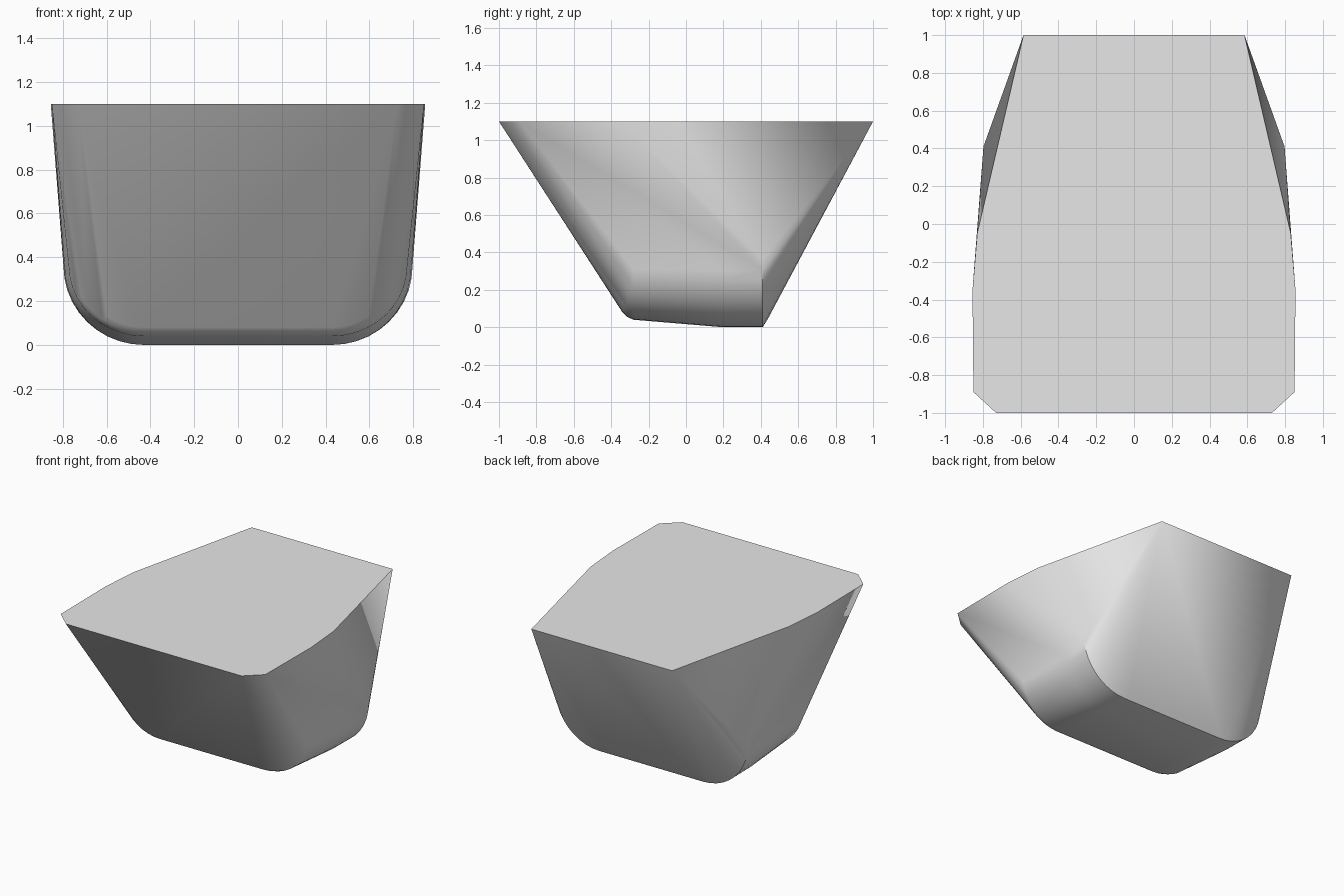
import bpy, bmesh, math

cube = bpy.data.objects.get("Cube")
if cube:
    bpy.data.objects.remove(cube, do_unlink=True)

grey = bpy.data.materials.new("light_grey")
grey.use_nodes = True
grey.diffuse_color = (0.8, 0.8, 0.8, 1)
grey.node_tree.nodes["Principled BSDF"].inputs["Base Color"].default_value = (0.8, 0.8, 0.8, 1)

HEIGHT = 1.1
STEPS = 10
points = []


def add_pair(x, y, z):
    """Add a point and its mirror image."""
    points.extend([(x, y, z), (-x, y, z)])


def add_section(y, flat, width, bottom, top):
    """Rounded lower corner of a U-shaped section, on both sides."""
    for i in range(STEPS + 1):
        a = math.pi / 2 * i / STEPS
        add_pair(flat + (width - flat) * math.sin(a), y, top - (top - bottom) * math.cos(a))


# Flat top outline, front to back
for x, y in [(0.73, -1), (0.85, -0.89), (0.855, -0.35), (0.83, -0.05), (0.585, 1)]:
    add_pair(x, y, HEIGHT)

# Lower body sections, back to front
add_section(0.41, 0.43, 0.797, 0, 0.36)
add_section(0.20, 0.43, 0.792, 0, 0.36)
add_section(-0.28, 0.43, 0.772, 0.04, 0.36)

# Rounded front lip and slight back bevel
add_section(-0.315, 0.43, 0.75, 0.055, 0.36)
add_section(-0.34, 0.43, 0.72, 0.08, 0.36)
add_pair(0.40, 0.438, 0.045)

# Skin the sections into one solid body
bm = bmesh.new()
for p in points:
    bm.verts.new(p)
hull = bmesh.ops.convex_hull(bm, input=bm.verts[:])
loose = {v for v in hull["geom_interior"] + hull["geom_unused"] if isinstance(v, bmesh.types.BMVert)}
bmesh.ops.delete(bm, geom=list(loose), context='VERTS')
bmesh.ops.dissolve_limit(bm, angle_limit=math.radians(0.5), verts=bm.verts[:], edges=bm.edges[:])
bmesh.ops.recalc_face_normals(bm, faces=bm.faces[:])
mesh = bpy.data.meshes.new("tapered_body")
bm.to_mesh(mesh)
bm.free()
mesh.materials.append(grey)

body = bpy.data.objects.new("tapered_body", mesh)
bpy.context.collection.objects.link(body)
bpy.ops.object.select_all(action='DESELECT')
body.select_set(True)
bpy.context.view_layer.objects.active = body
bpy.ops.object.shade_smooth_by_angle(angle=math.radians(30))
